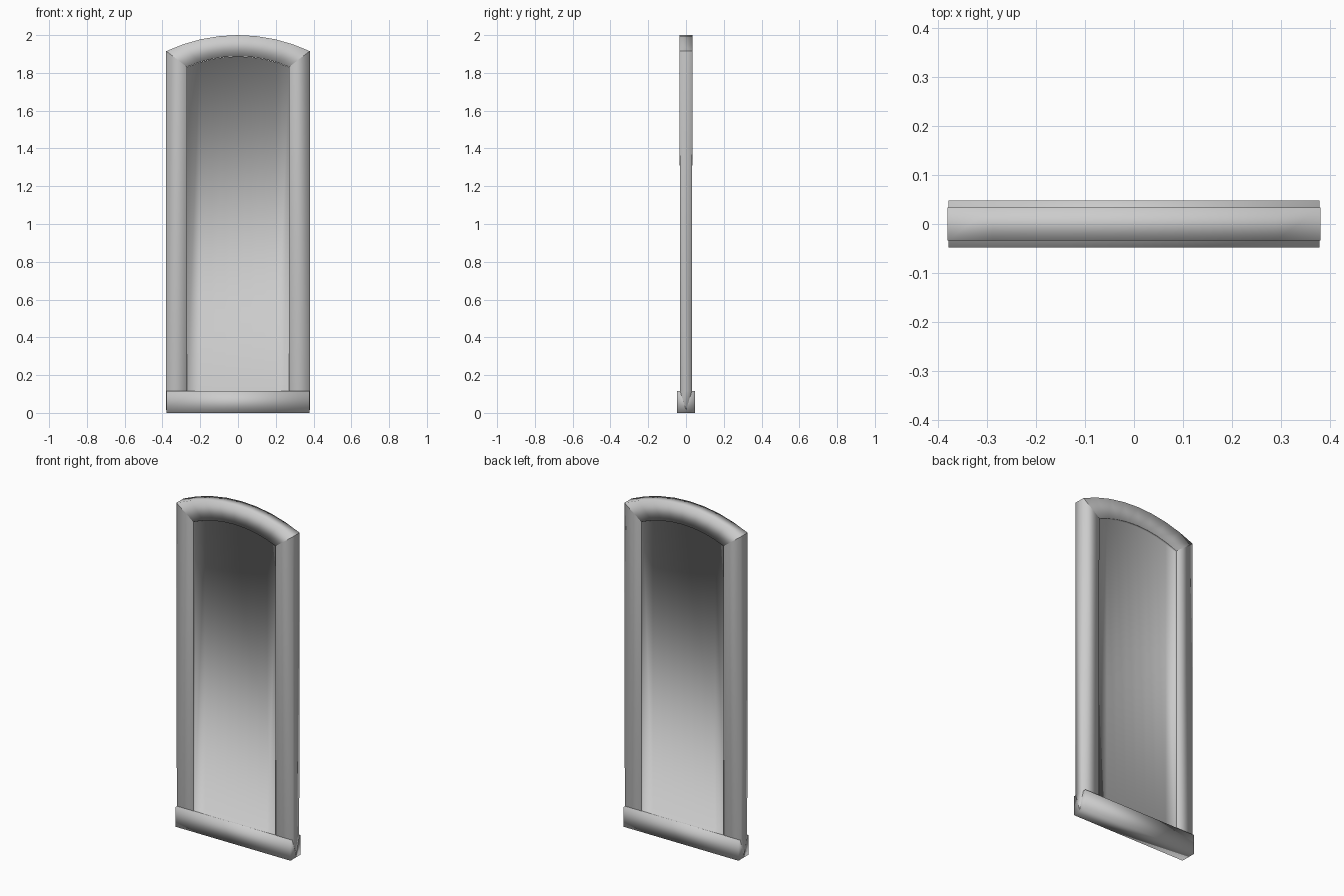
import bpy, bmesh, math

if "Cube" in bpy.data.objects:
    bpy.data.objects.remove(bpy.data.objects["Cube"])

HALF_W, INNER_W = 0.38, 0.27
SILL_H, SILL_W = 0.115, 0.378
FRAME_D, PANEL_D, SILL_D = 0.034, 0.018, 0.048
SEG = 8


def arc(half, z_side, z_mid):
    """Points along a shallow circular arch, left to right."""
    sag = z_mid - z_side
    r = (half * half + sag * sag) / (2 * sag)
    a = math.asin(half / r)
    return [(r * math.sin(-a + 2 * a * i / SEG),
             z_mid - r + r * math.cos(-a + 2 * a * i / SEG)) for i in range(SEG + 1)]


def finish(name, bm, recalc=True):
    """Weld, smooth and link a part."""
    bmesh.ops.remove_doubles(bm, verts=bm.verts, dist=1e-5)
    if recalc:
        bmesh.ops.recalc_face_normals(bm, faces=bm.faces)
    for f in bm.faces:
        f.smooth = True
    mesh = bpy.data.meshes.new(name)
    bm.to_mesh(mesh)
    bm.free()
    ob = bpy.data.objects.new(name, mesh)
    bpy.context.collection.objects.link(ob)


def tube(name, stations, caps=False):
    """Skin rectangular sections; station = (inner xz, outer xz, half depth)."""
    bm = bmesh.new()
    rings = [[bm.verts.new((p[0], y, p[1])) for p, y in
              ((a, -d), (b, -d), (b, d), (a, d))] for a, b, d in stations]
    for r, s in zip(rings, rings[1:]):
        for k in range(4):
            n = (k + 1) % 4
            bm.faces.new((r[k], r[n], s[n], s[k]))
    if caps:
        bm.faces.new(rings[0])
        bm.faces.new(rings[-1])
    finish(name, bm)


outer = arc(HALF_W, 1.915, 2.0)
inner = arc(INNER_W, 1.832, 1.888)

# arched head of the frame
tube("arched_head", [(a, b, FRAME_D) for a, b in zip(inner, outer)])

# side jambs, mitred to the head, tapering to a wedge point in the sill ends
for name, s in (("left_jamb", -1), ("right_jamb", 1)):
    tube(name, [((s * INNER_W, 1.832), (s * HALF_W, 1.915), FRAME_D),
                ((s * INNER_W, SILL_H), (s * HALF_W, SILL_H), FRAME_D - 0.003),
                ((s * INNER_W, 0.015), (s * HALF_W, 0.015), 0.0005)])

# recessed panel, a shallow pan with reveals on front and back
k = (INNER_W - 0.001) / INNER_W
top = [(x * k, z - 0.001) for x, z in inner]
low = [(x, SILL_H + 0.001) for x, z in top]
rim = low + top[::-1]
for name, s in (("front_panel", -1), ("back_panel", 1)):
    bm = bmesh.new()

    def face(*pts):
        f = bm.faces.new([bm.verts.new((x, s * y, z)) for (x, z), y in pts])
        if s > 0:
            f.normal_flip()

    for i in range(SEG):
        face(*[(p, PANEL_D) for p in (low[i], low[i + 1], top[i + 1], top[i])])
    for p, q in zip(rim, rim[1:] + rim[:1]):
        face((p, FRAME_D - 0.003), (q, FRAME_D - 0.003), (q, PANEL_D), (p, PANEL_D))
    finish(name, bm, recalc=False)

# thicker sill at the bottom
tube("sill", [((x, 0), (x, SILL_H), SILL_D) for x in (-SILL_W, SILL_W)], caps=True)
